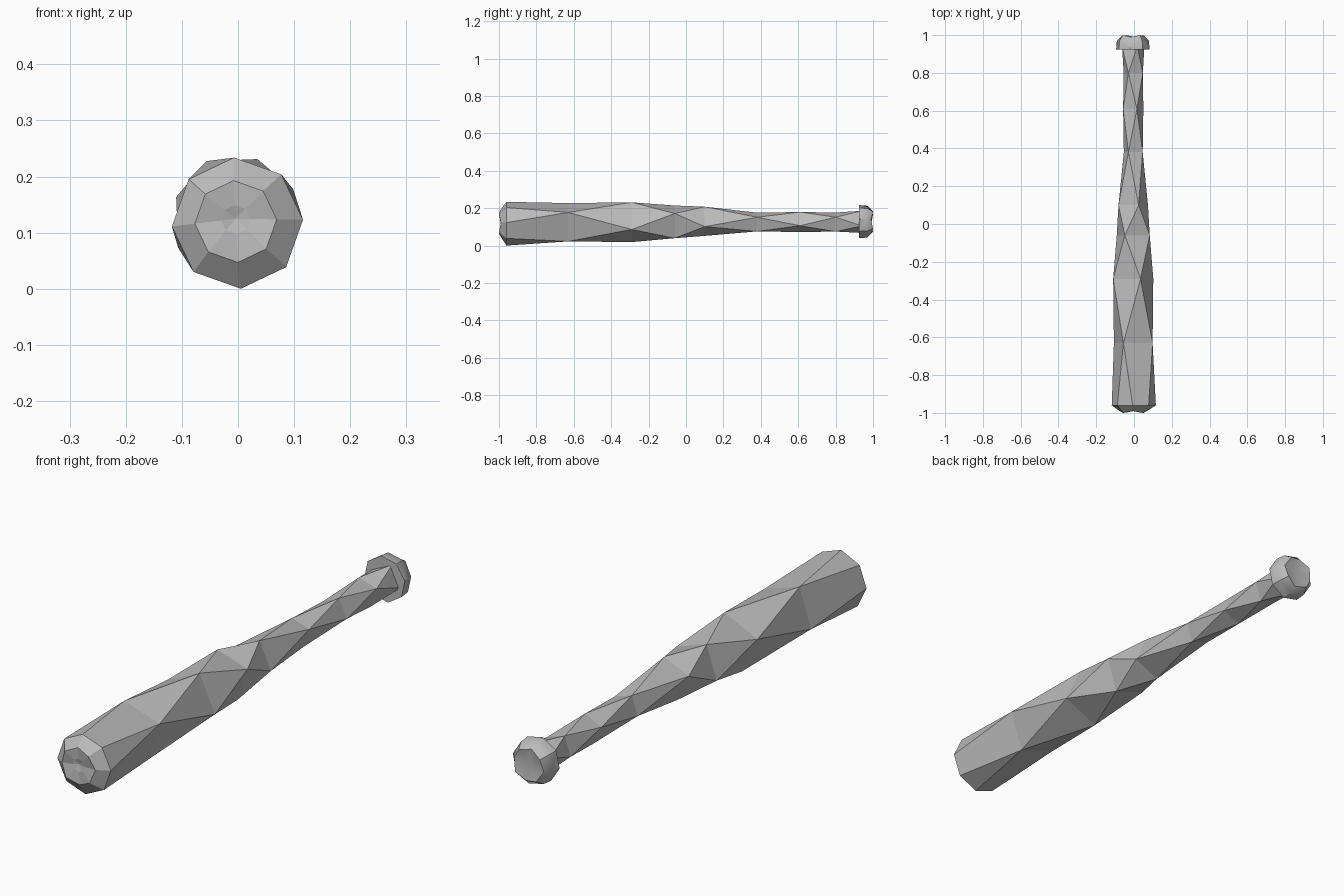
import bpy, bmesh
from math import cos, sin, radians

cube = bpy.data.objects.get("Cube")
if cube:
    bpy.data.objects.remove(cube, do_unlink=True)

grey = bpy.data.materials.new("plain grey")
grey.use_nodes = True
grey.diffuse_color = (0.5, 0.5, 0.5, 1)
shader = grey.node_tree.nodes["Principled BSDF"]
shader.inputs["Base Color"].default_value = (0.5, 0.5, 0.5, 1)
shader.inputs["Roughness"].default_value = 0.8


def ring(bm, sides, phase, y, r, cz, cx=-0.004):
    """Polygon of vertices across the long axis."""
    angles = [radians(phase + 360 * k / sides) for k in range(sides)]
    return [bm.verts.new((cx + r * cos(a), y, cz + r * sin(a))) for a in angles]


def bridge(bm, a, b):
    n = len(a)
    for k in range(n):
        bm.faces.new((a[k], a[(k + 1) % n], b[(k + 1) % n], b[k]))


def fan(bm, a, y, cz):
    tip = bm.verts.new((-0.004, y, cz))
    for k in range(len(a)):
        bm.faces.new((a[k], a[(k + 1) % len(a)], tip))


def finish(bm, name):
    bmesh.ops.recalc_face_normals(bm, faces=bm.faces)
    mesh = bpy.data.meshes.new(name)
    bm.to_mesh(mesh)
    bm.free()
    mesh.materials.append(grey)
    obj = bpy.data.objects.new(name, mesh)
    bpy.context.collection.objects.link(obj)
    return obj


# Barrel and handle: an eight-sided end, then twisted four-sided rings
bm = bmesh.new()
end = ring(bm, 8, 3, -0.96, 0.117, 0.117, -0.001)
stations = [(-0.63, 0.115, 0.125), (-0.29, 0.113, 0.125), (-0.06, 0.098, 0.127),
            (0.1, 0.083, 0.13), (0.38, 0.056, 0.126), (0.61, 0.057, 0.126),
            (0.8, 0.057, 0.126), (0.94, 0.063, 0.127)]
rings = [ring(bm, 4, 70 if i % 2 else 27, y, r, cz)
         for i, (y, r, cz) in enumerate(stations)]
for k in range(4):
    n = (k + 1) % 4
    bm.faces.new((end[2 * k], end[2 * k + 1], rings[0][k]))
    bm.faces.new((end[2 * k + 1], end[(2 * k + 2) % 8], rings[0][n], rings[0][k]))
for i, (a, b) in enumerate(zip(rings, rings[1:])):
    for k in range(4):
        n = (k + 1) % 4
        if i % 2 == 0:
            bm.faces.new((a[k], a[n], b[k]))
            bm.faces.new((a[n], b[n], b[k]))
        else:
            bm.faces.new((a[k], a[n], b[n]))
            bm.faces.new((a[k], b[n], b[k]))
bm.faces.new(rings[-1])

# Faceted barrel tip with a shallow dent
rim = ring(bm, 8, 3, -0.99, 0.073, 0.12)
for k, v in enumerate(rim):
    v.co.y -= 0.01 * (k % 2)
dent = ring(bm, 8, 3, -0.99, 0.026, 0.123)
bridge(bm, end, rim)
bridge(bm, rim, dent)
fan(bm, dent, -0.983, 0.125)
finish(bm, "barrel_and_handle")

# Knob at the grip end, lumpy on its back face
bm = bmesh.new()
knob = [ring(bm, 8, 10, y, r, 0.128, -0.006)
        for y, r in ((0.925, 0.05), (0.925, 0.09), (0.97, 0.086), (0.99, 0.066))]
for k, v in enumerate(knob[-1]):
    v.co.y += 0.01 * (k % 2)
for a, b in zip(knob, knob[1:]):
    bridge(bm, a, b)
bm.faces.new(knob[0])
fan(bm, knob[-1], 0.982, 0.128)
obj = finish(bm, "knob")
bpy.context.view_layer.objects.active = obj
obj.select_set(True)
bpy.ops.object.shade_smooth_by_angle(angle=radians(40))
